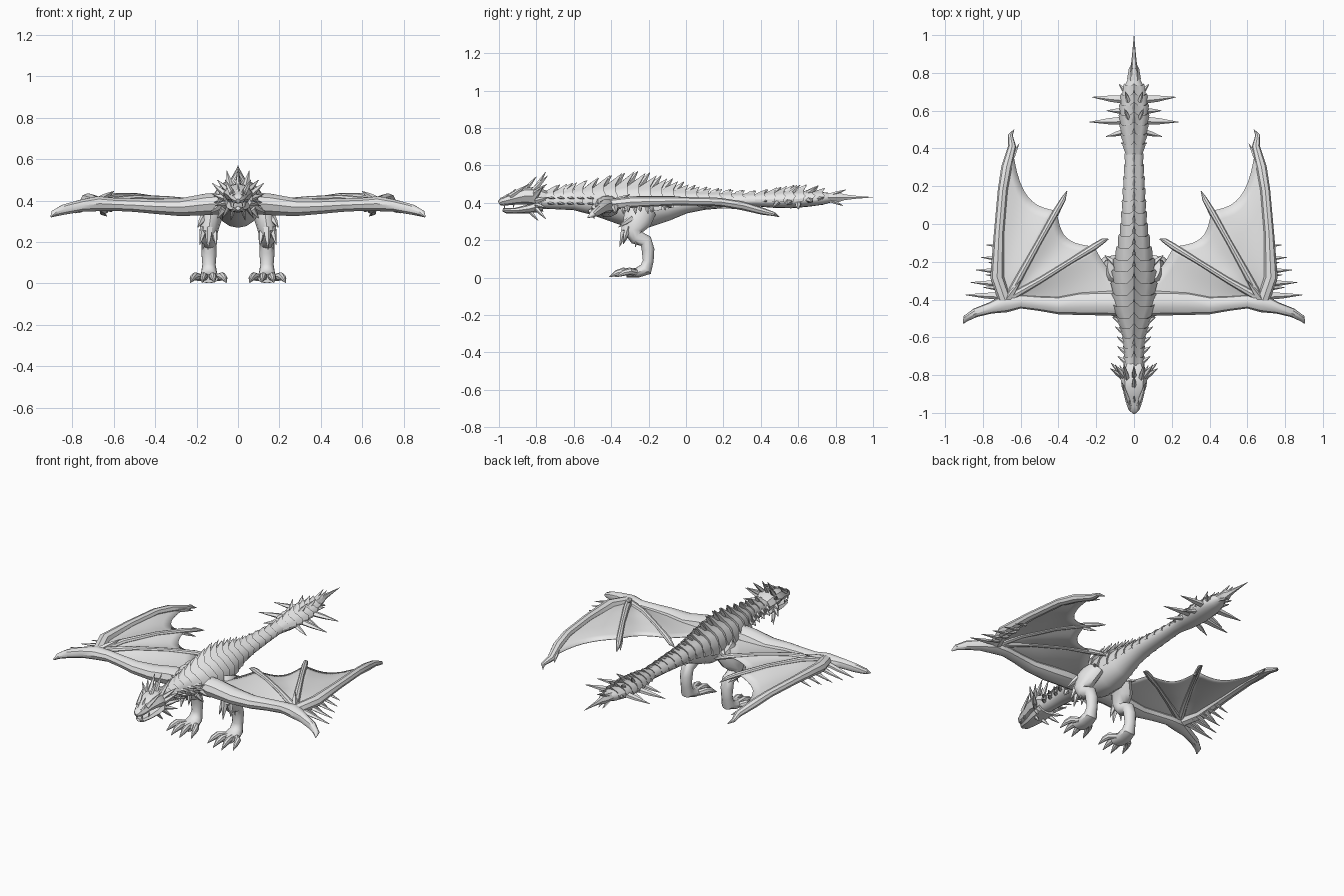
import bpy, bmesh, math
from mathutils import Vector

grey = bpy.data.materials.new("scale_grey")
grey.diffuse_color = (0.8, 0.8, 0.8, 1)
X, Y, Z = Vector((1, 0, 0)), Vector((0, 1, 0)), Vector((0, 0, 1))


def finish(name, bm, mirror=False, angle=35):
    bmesh.ops.recalc_face_normals(bm, faces=bm.faces)
    me = bpy.data.meshes.new(name)
    bm.to_mesh(me)
    bm.free()
    me.materials.append(grey)
    for p in me.polygons:
        p.use_smooth = angle > 0
    if angle:
        me.set_sharp_from_angle(angle=math.radians(angle))
    ob = bpy.data.objects.new(name, me)
    bpy.context.collection.objects.link(ob)
    if mirror:
        m = ob.modifiers.new("mirror", 'MIRROR')
        m.use_clip = False
        m.use_mirror_merge = False
    return ob


def tube(bm, pts, ref=None, n=10):
    """Sweep an ellipse through (x, y, z, side radius, other radius)."""
    rings = []
    for i, p in enumerate(pts):
        a, b = pts[max(i - 1, 0)], pts[min(i + 1, len(pts) - 1)]
        t = (Vector(b[:3]) - Vector(a[:3])).normalized()
        r = ref or (t.cross(Z) if abs(t.z) < 0.95 else X)
        up = t.cross(r).normalized()
        side = up.cross(t)
        rings.append([bm.verts.new(Vector(p[:3])
                      + side * p[3] * math.cos(math.tau * k / n)
                      + up * p[4] * math.sin(math.tau * k / n)) for k in range(n)])
    for r0, r1 in zip(rings, rings[1:]):
        for k in range(n):
            bm.faces.new((r0[k], r0[(k + 1) % n], r1[(k + 1) % n], r1[k]))
    bm.faces.new(rings[0])
    bm.faces.new(rings[-1])


def spike(bm, a, b, w, h=None, n=5):
    """Horn with a slight belly, from a to b."""
    a, b, h = Vector(a), Vector(b), h or w
    m = a.lerp(b, 0.45)
    tube(bm, [(*a, w, h), (*m, w * .75, h * .75), (*b, .0015, .0015)], n=n)


def part(name, pts, ref=None, n=10, mirror=False):
    bm = bmesh.new()
    tube(bm, pts, ref, n)
    return finish(name, bm, mirror)


def spikes(name, items, mirror=True):
    bm = bmesh.new()
    for it in items:
        spike(bm, *it)
    return finish(name, bm, mirror, 30)


# Body from neck to tail: y, half width, centre z, half height, spine height
BODY = [(-.80, .050, .415, .045, .025), (-.70, .050, .412, .046, .032),
        (-.60, .056, .415, .054, .036), (-.50, .085, .408, .072, .045),
        (-.42, .108, .400, .090, .050), (-.30, .108, .380, .112, .062),
        (-.20, .100, .375, .106, .052), (-.10, .078, .388, .084, .040),
        (0.00, .064, .402, .058, .028), (0.10, .058, .408, .045, .022),
        (0.25, .050, .412, .036, .016), (0.37, .044, .414, .032, .014),
        (0.46, .062, .414, .040, .022), (0.56, .072, .416, .045, .030),
        (0.66, .068, .420, .040, .026), (0.73, .050, .424, .034, .018),
        (0.78, .026, .428, .024, .010)]


def section(y):
    for a, b in zip(BODY, BODY[1:]):
        if y <= b[0]:
            f = (y - a[0]) / (b[0] - a[0])
            return [p + (q - p) * f for p, q in zip(a, b)]
    return list(BODY[-1])


part("body", [(0, y, z, w, h) for y, w, z, h, s in BODY], X, 16)

# Overlapping back plates, each with a raised rear point
bm = bmesh.new()
y, count = -.76, 12
while y < .73:
    step = .052 if y < -.5 or y > .35 else .062
    rows = []
    for yy, k, lift in ((y, 1.0, 0), (y + step, 1.15, 1), (y + step * .95, .96, 0)):
        _, w, z, h, s = section(yy)
        row = []
        for i in range(count + 1):
            a = math.radians(-12 + 204 * i / count)
            v = Vector((w * k * math.cos(a), yy, z + h * k * math.sin(a)))
            if lift and i == count // 2:
                v += Vector((0, s * .65, s))
            elif lift and i in (2, count - 2):
                v += Vector((0, .012, 0))
            row.append(bm.verts.new(v))
        rows.append(row)
    for r0, r1 in zip(rows, rows[1:]):
        for i in range(count):
            bm.faces.new((r0[i], r0[i + 1], r1[i + 1], r1[i]))
    y += step
finish("back_plates", bm, angle=25)

# Dorsal fins
fins = []
for i in range(22):
    y = -.72 + i * .066
    _, w, z, h, s = section(y)
    fins.append(((0, y, z + h * .9), (0, y + .025 + s * .7, z + h + s * 1.3),
                 .010 + s * .1, .012 + s * .2, 4))
spikes("dorsal_fins", fins, False)

# Head
part("skull", [(0, -.75, .42, .055, .045), (0, -.81, .435, .072, .05),
               (0, -.86, .437, .066, .045), (0, -.91, .425, .048, .034),
               (0, -.96, .412, .038, .026), (0, -.985, .406, .028, .022),
               (0, -1.0, .398, .010, .012)], X, 8)
part("lower_jaw", [(0, -.77, .385, .058, .032), (0, -.84, .368, .056, .024),
                   (0, -.91, .358, .040, .016), (0, -.96, .358, .030, .014),
                   (0, -.98, .363, .012, .009)], X, 8)
spikes("head_horns", [
    ((.035, -.82, .46), (.055, -.74, .545), .016),
    ((.05, -.81, .45), (.10, -.745, .50), .015),
    ((.06, -.81, .43), (.125, -.765, .485), .016),
    ((.06, -.80, .41), (.122, -.735, .43), .016),
    ((.055, -.80, .39), (.11, -.75, .375), .014),
    ((.045, -.80, .37), (.075, -.75, .315), .013),
    ((.025, -.83, .35), (.035, -.79, .305), .011),
    ((.03, -.94, .435), (.062, -.84, .50), .014),
    ((.018, -.975, .425), (.024, -.935, .455), .009),
    ((.022, -.97, .40), (.02, -.972, .365), .005),
    ((.035, -.92, .395), (.033, -.925, .37), .005)])
spikes("head_crest", [((0, -.86, .47), (0, -.80, .54), .013),
                      ((0, -.81, .47), (0, -.75, .565), .014),
                      ((0, -.95, .43), (0, -.91, .475), .010)], False)

# Neck side spikes
spikes("neck_spikes", [((section(-.73 + i * .052)[1] * .85, -.73 + i * .052, z),
                        (section(-.73 + i * .052)[1] + .036, -.70 + i * .052, z - .008),
                        .014, .009) for i in range(5) for z in (.40, .43)])
spikes("shoulder_spikes", [((.08, -.49, .38), (.135, -.46, .34), .018),
                           ((.07, -.51, .36), (.10, -.49, .315), .016),
                           ((.09, -.22, .36), (.155, -.165, .36), .022)])

# Tail club spikes and end blade
spikes("tail_spikes", [
    ((.05, .55, .405), (.235, .54, .39), .024, .016),
    ((.05, .66, .415), (.222, .672, .405), .024, .016),
    ((.05, .49, .405), (.148, .463, .375), .018, .013),
    ((.05, .60, .40), (.145, .60, .365), .018, .013),
    ((.03, .42, .41), (.070, .43, .41), .014, .010),
    ((.04, .70, .42), (.080, .74, .43), .016, .012),
    ((.03, .56, .45), (.050, .61, .495), .014),
    ((.03, .65, .45), (.045, .70, .485), .014)])
part("tail_blade", [(0, .70, .424, .03, .025), (0, .77, .428, .036, .03),
                    (0, .82, .43, .028, .028), (0, .845, .43, .016, .018),
                    (0, .90, .43, .010, .010), (0, 1.0, .43, .001, .001)], X, 6)
spikes("tail_tip_barbs", [((.012, .77, .44), (.012, .855, .47), .012),
                          ((.015, .77, .415), (.014, .84, .385), .012)])

# Wing arm ending in a hooked thumb claw
part("wing_arm", [(.04, -.42, .39, .07, .055), (.15, -.42, .382, .064, .055),
                  (.28, -.42, .368, .062, .045), (.40, -.43, .372, .048, .038),
                  (.50, -.42, .378, .040, .034), (.60, -.41, .382, .037, .033),
                  (.68, -.42, .385, .048, .038), (.76, -.445, .375, .030, .030),
                  (.84, -.470, .357, .024, .026), (.89, -.50, .338, .018, .016),
                  (.903, -.525, .322, .003, .004)], Y, 10, True)

# Wing fingers
OUTER = [(.68, -.41, .39), (.725, -.28, .405), (.715, -.05, .41), (.695, .18, .405),
         (.675, .30, .385), (.645, .41, .355), (.655, .47, .34), (.635, .50, .325)]
MIDDLE = [(.67, -.40, .395), (.60, -.27, .42), (.50, -.09, .425), (.41, .07, .41),
          (.375, .13, .40), (.355, .175, .385)]
INNER = [(.66, -.39, .395), (.50, -.30, .415), (.34, -.20, .41), (.21, -.12, .395),
         (.165, -.09, .385), (.135, -.08, .375)]


def finger(name, path, radii):
    part(name, [(*p, r, r * .85) for p, r in zip(path, radii)], None, 8, True)


finger("outer_finger", OUTER, (.035, .036, .027, .026, .028, .022, .013, .002))
finger("middle_finger", MIDDLE, (.022, .019, .015, .017, .014, .002))
finger("inner_finger", INNER, (.022, .016, .014, .018, .014, .002))
spikes("finger_claws", [((.66, .32, .375), (.608, .425, .345), .016),
                        ((.41, .05, .40), (.372, .115, .365), .012),
                        ((.67, -.40, .40), (.60, -.30, .445), .020)])

# Spikes fanning off the wing's outer edge
spikes("wing_edge_spikes", [((.70, -.38 + i * .066, .385),
                             (.893 - i * .028, -.375 + i * .066, .345 + i * .004),
                             .022 - i * .0025, .014 - i * .0015) for i in range(5)]
       + [((.70, -.34 + i * .066, .38), (.80 - i * .015, -.335 + i * .066, .34),
           .014, .010) for i in range(3)])


def along(path, t):
    """Point at fraction t of a polyline, by length."""
    ps = [Vector(p) for p in path]
    d = t * sum((b - a).length for a, b in zip(ps, ps[1:]))
    for a, b in zip(ps, ps[1:]):
        l = (b - a).length
        if d <= l + 1e-6:
            return a.lerp(b, d / l)
        d -= l
    return ps[-1]


# Wing membrane panels with scalloped rear edges
ROOT = [(.66, -.41, .385), (.35, -.41, .375), (.02, -.36, .385)]
for name, a, b, scallop, sag in (("outer_membrane", OUTER[:6], MIDDLE[:4], .15, .025),
                                 ("middle_membrane", MIDDLE[:4], INNER[:4], .13, .02),
                                 ("inner_membrane", INNER[:4], ROOT, .03, .012)):
    bm = bmesh.new()
    N, M = 10, 10
    grid = []
    for i in range(N + 1):
        row = []
        for j in range(M + 1):
            t, u = max(i / N, .02), j / M
            k = t * (1 - scallop * 4 * u * (1 - u))
            v = along(a, k).lerp(along(b, k), u)
            v.z -= sag * math.sin(math.pi * u) * t
            row.append(bm.verts.new(v))
        grid.append(row)
    for i in range(N):
        for j in range(M):
            bm.faces.new((grid[i][j], grid[i][j + 1], grid[i + 1][j + 1], grid[i + 1][j]))
    ob = finish(name, bm, True)
    s = ob.modifiers.new("thickness", 'SOLIDIFY')
    s.thickness, s.offset = .004, 0

# Legs
part("leg", [(.10, -.23, .37, .045, .075), (.130, -.26, .31, .050, .078),
             (.142, -.285, .25, .044, .058), (.142, -.265, .215, .038, .040),
             (.140, -.215, .195, .036, .036), (.140, -.203, .15, .037, .034),
             (.140, -.202, .09, .032, .029), (.140, -.215, .045, .040, .036),
             (.140, -.26, .027, .050, .027), (.140, -.32, .022, .044, .020)], X, 12, True)
spikes("leg_spikes", [((.14, -.325, .27), (.145, -.355, .165), .020),
                      ((.165, -.31, .27), (.185, -.335, .185), .018),
                      ((.115, -.31, .25), (.105, -.335, .18), .016),
                      ((.15, -.26, .25), (.17, -.27, .165), .016),
                      ((.165, -.29, .32), (.195, -.36, .27), .018)])

# Feet
bm = bmesh.new()
for dx, back in ((-.075, .03), (-.022, 0), (.03, 0), (.08, .035)):
    tube(bm, [(.14 + dx * .5, -.27, .028, .018, .018),
              (.14 + dx * .85, -.335 + back, .034, .019, .020),
              (.14 + dx, -.37 + back, .025, .014, .016),
              (.14 + dx * 1.12, -.41 + back, .004, .002, .002)], X, 8)
finish("toes", bm, True)
